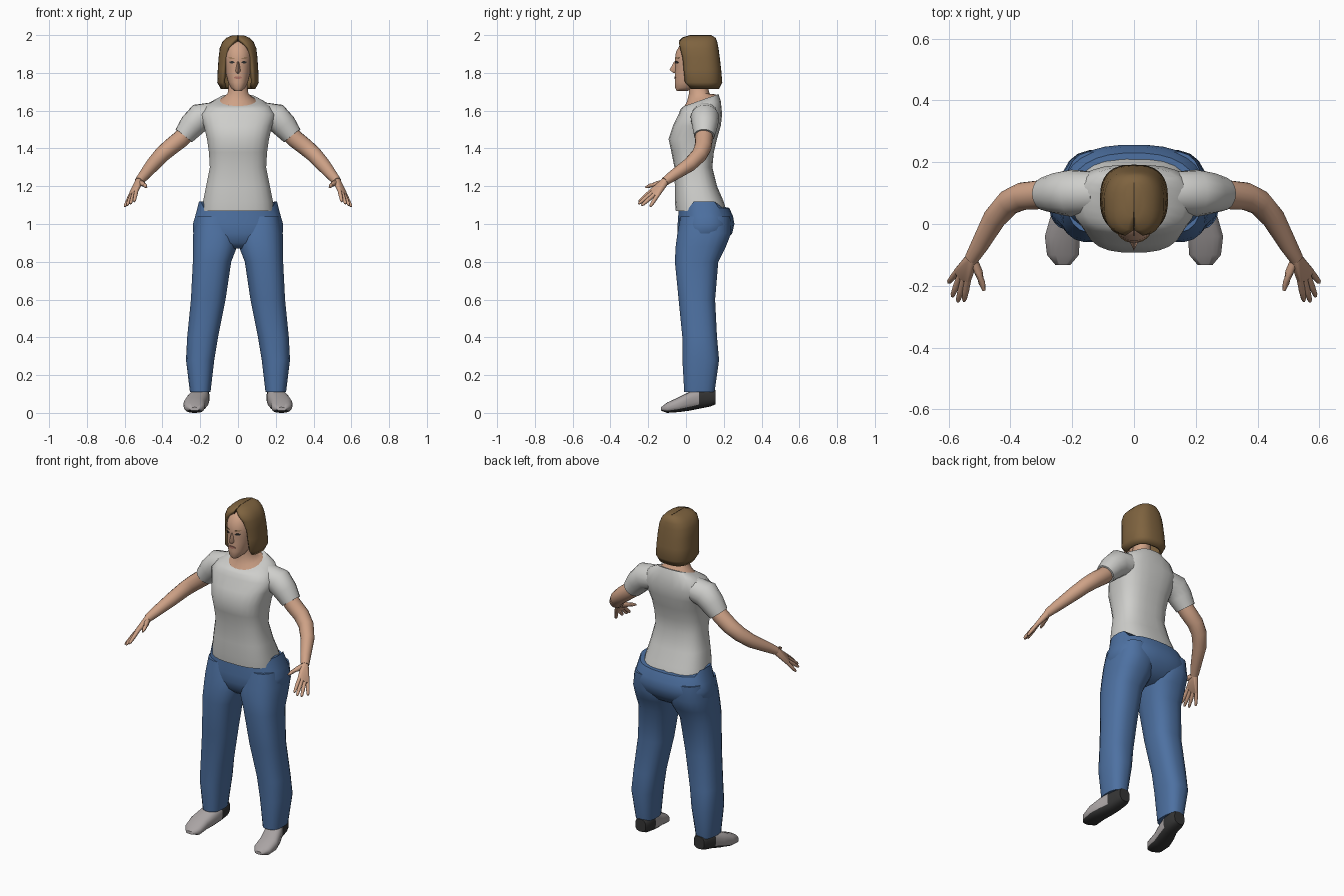
import bpy, bmesh, math
from mathutils import Vector
from mathutils.bvhtree import BVHTree

if "Cube" in bpy.data.objects:
    bpy.data.objects.remove(bpy.data.objects["Cube"])


def material(name, rgb):
    m = bpy.data.materials.new(name)
    m.diffuse_color = (*rgb, 1)
    m.use_nodes = True
    m.node_tree.nodes["Principled BSDF"].inputs["Base Color"].default_value = m.diffuse_color
    return m


SKIN = material("skin", (0.62, 0.36, 0.24))
HAIR = material("brown hair", (0.21, 0.125, 0.05))
SHIRT = material("light grey cotton", (0.62, 0.62, 0.60))
DENIM = material("blue denim", (0.075, 0.165, 0.36))
SHOE = material("shoe grey", (0.40, 0.37, 0.37))
DARK = material("dark rubber", (0.035, 0.035, 0.035))
LIPS = material("lips", (0.42, 0.17, 0.13))
PARTING = material("dark brown", (0.06, 0.035, 0.015))


def finish(name, bm, mats, mirror=False, angle=50):
    bmesh.ops.recalc_face_normals(bm, faces=bm.faces)
    me = bpy.data.meshes.new(name)
    bm.to_mesh(me)
    bm.free()
    ob = bpy.data.objects.new(name, me)
    bpy.context.collection.objects.link(ob)
    for m in mats:
        me.materials.append(m)
    if mirror:
        ob.modifiers.new("mirror", "MIRROR").use_mirror_merge = False
    bpy.ops.object.select_all(action="DESELECT")
    ob.select_set(True)
    bpy.context.view_layer.objects.active = ob
    bpy.ops.object.shade_smooth_by_angle(angle=math.radians(angle))
    return ob


def power(v, p):
    return math.copysign(abs(v) ** (2 / p), v)


def bridge(bm, rings, closed=True, caps=True):
    for a, b in zip(rings, rings[1:]):
        n = len(a)
        for i in range(n if closed else n - 1):
            j = (i + 1) % n
            bm.faces.new((a[i], a[j], b[j], b[i]))
    if caps:
        bm.faces.new(rings[0])
        bm.faces.new(rings[-1])


def loft(rows, n=20, p=2.3, along_y=False):
    """Rows: (level, u0, u1, v0, v1, tilt); rounded sections stacked along z or y."""
    bm = bmesh.new()
    rings = []
    for row in rows:
        w, u0, u1, v0, v1 = row[:5]
        tilt = row[5] if len(row) > 5 else 0
        ring = []
        for i in range(n):
            a = math.tau * (i + 0.5) / n
            u = (u0 + u1) / 2 + (u1 - u0) / 2 * power(math.cos(a), p)
            dv = (v1 - v0) / 2 * power(math.sin(a), p)
            v = (v0 + v1) / 2 + dv
            ring.append(bm.verts.new((u, w, v) if along_y else (u, v, w + tilt * dv)))
        rings.append(ring)
    bridge(bm, rings)
    return bm


def centred(rows):
    return [(r[0], -r[1], r[1], *r[2:]) for r in rows]


def tube(pts, n=12, bm=None):
    """Points: (x, y, z, radius)."""
    bm = bm or bmesh.new()
    pos = [Vector(q[:3]) for q in pts]
    rings = []
    for i, q in enumerate(pts):
        d = (pos[min(i + 1, len(pos) - 1)] - pos[max(i - 1, 0)]).normalized()
        side = d.cross(Vector((0.3, 1, 0.2))).normalized()
        up = d.cross(side)
        rings.append([bm.verts.new(pos[i] + q[3] * (side * math.cos(math.tau * k / n)
                                                    + up * math.sin(math.tau * k / n)))
                      for k in range(n)])
    bridge(bm, rings)
    return bm


# Shirt body with a scooped collar, and sleeves
bm = loft(centred([
    (1.07, .192, -.055, .215), (1.12, .186, -.06, .20), (1.20, .17, -.06, .165),
    (1.30, .15, -.062, .14), (1.38, .155, -.078, .148), (1.45, .165, -.093, .165),
    (1.52, .182, -.07, .185), (1.58, .20, -.04, .192), (1.63, .165, -.03, .185, .2),
    (1.655, .105, -.015, .172, .35)]), 24, 2.7)
finish("shirt_body", bm, [SHIRT])
finish("sleeve", tube([(.13, .10, 1.575, .07), (.205, .10, 1.562, .076), (.245, .10, 1.52, .068),
                       (.287, .097, 1.467, .055)], 16), [SHIRT], True)

# Trousers: hips with raised side edges, then legs
bm = loft(centred([
    (1.085, .207, -.04, .23), (1.04, .228, -.042, .25), (1.0, .24, -.045, .257),
    (.95, .238, -.045, .245), (.90, .20, -.03, .20), (.87, .10, 0, .15)]), 28, 2.4)
for v in bm.verts:
    if v.co.z > 1.08 and abs(v.co.x) > .185:
        v.co.z += .035
finish("trouser_hips", bm, [DENIM])
finish("trouser_leg", loft([
    (1.04, .03, .222, -.03, .235), (.95, -.002, .238, -.047, .24), (.88, .004, .24, -.056, .212),
    (.80, .035, .24, -.06, .172), (.60, .065, .25, -.04, .155), (.40, .105, .27, -.02, .165),
    (.28, .125, .276, -.02, .176), (.11, .145, .255, -.01, .152)], 20, 2.5), [DENIM], True)

# Shoes with dark heel and sole
bm = loft([
    (-.132, .205, .255, .012, .03), (-.10, .178, .282, 0, .055), (-.04, .174, .289, .004, .082),
    (.02, .16, .272, .012, .112), (.07, .152, .25, .022, .13), (.13, .15, .24, .034, .13),
    (.155, .16, .23, .045, .12)], 18, 2.6, True)
bmesh.ops.recalc_face_normals(bm, faces=bm.faces)
for f in bm.faces:
    f.material_index = int(f.calc_center_median().y > .07 or f.normal.z < -.5)
finish("shoe", bm, [SHOE, DARK], True)

# Arms, palms and fingers
finish("arm", tube([(.24, .097, 1.515, .045), (.30, .095, 1.452, .047), (.36, .09, 1.405, .045),
                    (.405, .07, 1.365, .042), (.45, .02, 1.315, .038), (.50, -.07, 1.255, .029),
                    (.525, -.112, 1.225, .023)], 16), [SKIN], True)
knuckles = [(.537, -.178, 1.18), (.55, -.176, 1.168), (.562, -.166, 1.157), (.571, -.152, 1.15)]
tips = [(.55, -.25, 1.118), (.57, -.252, 1.106), (.588, -.235, 1.098), (.60, -.19, 1.092)]
bm = bmesh.new()
for c, r in [((.522, -.108, 1.228), .021)] + [(k, .011) for k in knuckles]:
    geo = bmesh.ops.create_icosphere(bm, subdivisions=2, radius=r)
    bmesh.ops.translate(bm, verts=geo["verts"], vec=c)
bmesh.ops.delete(bm, geom=list(bm.edges), context="EDGES_FACES")
hull = bmesh.ops.convex_hull(bm, input=list(bm.verts))
bmesh.ops.delete(bm, geom=[v for v in bm.verts if not v.link_faces], context="VERTS")
finish("palm", bm, [SKIN], True)
bm = bmesh.new()
for k, t in zip(knuckles, tips):
    k, t = Vector(k), Vector(t)
    tube([(*k.lerp(t, f), r) for f, r in ((-.1, .011), (.5, .0105), (.9, .008), (1, .004))], 8, bm)
tube([(.52, -.115, 1.222, .015), (.503, -.155, 1.212, .014), (.492, -.19, 1.203, .011),
      (.485, -.215, 1.194, .005)], 8, bm)
finish("fingers", bm, [SKIN], True)

# Neck and head
finish("neck", loft(centred([
    (1.645, .108, -.016, .174, .35), (1.668, .08, .005, .155, .25), (1.69, .056, .015, .125),
    (1.73, .05, .015, .115), (1.80, .05, .015, .12)]), 20, 2.1), [SKIN])
bm = loft(centred([
    (1.705, .020, -.05, .01), (1.72, .038, -.058, .05), (1.75, .053, -.06, .10),
    (1.80, .066, -.059, .14), (1.835, .072, -.057, .155), (1.87, .075, -.06, .16),
    (1.91, .074, -.054, .16), (1.95, .06, -.032, .15), (1.975, .04, 0, .12)]), 24, 2.2)
face_surface = BVHTree.FromBMesh(bm)
finish("head", bm, [SKIN])
bm = bmesh.new()
bridge(bm, [[bm.verts.new(c) for c in ring] for ring in (
    [(-.008, -.05, 1.86), (.008, -.05, 1.86), (0, -.064, 1.86)],
    [(-.017, -.05, 1.808), (.017, -.05, 1.808), (0, -.087, 1.815)],
    [(-.010, -.05, 1.797), (.010, -.05, 1.797), (0, -.066, 1.799)])])
finish("nose", bm, [SKIN])


def face_plate(name, x, z, rx, rz, mat, mirror, slant=0):
    bm = bmesh.new()
    verts = []
    for i in range(10):
        a = math.tau * i / 10
        px = x + rx * math.cos(a)
        pz = z + rz * math.sin(a) + slant * rx * math.cos(a)
        hit = face_surface.ray_cast(Vector((px, -1, pz)), Vector((0, 1, 0)))[0]
        verts.append(bm.verts.new((px, hit.y - .003, pz)))
    bm.faces.new(verts)
    geo = bmesh.ops.extrude_face_region(bm, geom=list(bm.faces))
    moved = [g for g in geo["geom"] if isinstance(g, bmesh.types.BMVert)]
    bmesh.ops.translate(bm, verts=moved, vec=(0, .006, 0))
    finish(name, bm, [mat], mirror)


face_plate("eye", .032, 1.856, .014, .006, DARK, True)
face_plate("eyebrow", .034, 1.878, .017, .0025, HAIR, True, .1)
face_plate("mouth", 0, 1.775, .023, .007, LIPS, False)

# Bobbed hair: a shell open around the face, closed on top
bm = bmesh.new()
rings = []
for z, hw, y0, y1, gap in [
        (1.715, .092, 0, .175, .075), (1.75, .11, -.03, .192, .082), (1.82, .107, -.032, .186, .075),
        (1.88, .103, -.035, .179, .069), (1.93, .097, -.042, .172, .055),
        (1.962, .084, -.04, .166, .028), (1.985, .062, -.02, .157, .002), (1.999, .03, .02, .135, .001)]:
    p = 2.6
    a0 = math.asin((gap / hw) ** (p / 2))
    ring = []
    for i in range(29):
        a = a0 + (math.tau - 2 * a0) * i / 28
        ring.append(bm.verts.new((hw * power(math.sin(a), p),
                                  (y0 + y1) / 2 - (y1 - y0) / 2 * power(math.cos(a), p), z)))
    rings.append(ring)
bridge(bm, rings, False, False)
bm.faces.new(rings[-1])
hair = finish("hair", bm, [HAIR])
shell = hair.modifiers.new("thickness", "SOLIDIFY")
shell.thickness = .018
shell.offset = -1

# Centre parting
finish("hair_parting", tube([(0, -.037, 1.968, .002), (0, -.018, 1.986, .002), (0, .02, 1.998, .002),
                             (0, .135, 1.998, .002)], 6), [PARTING])
